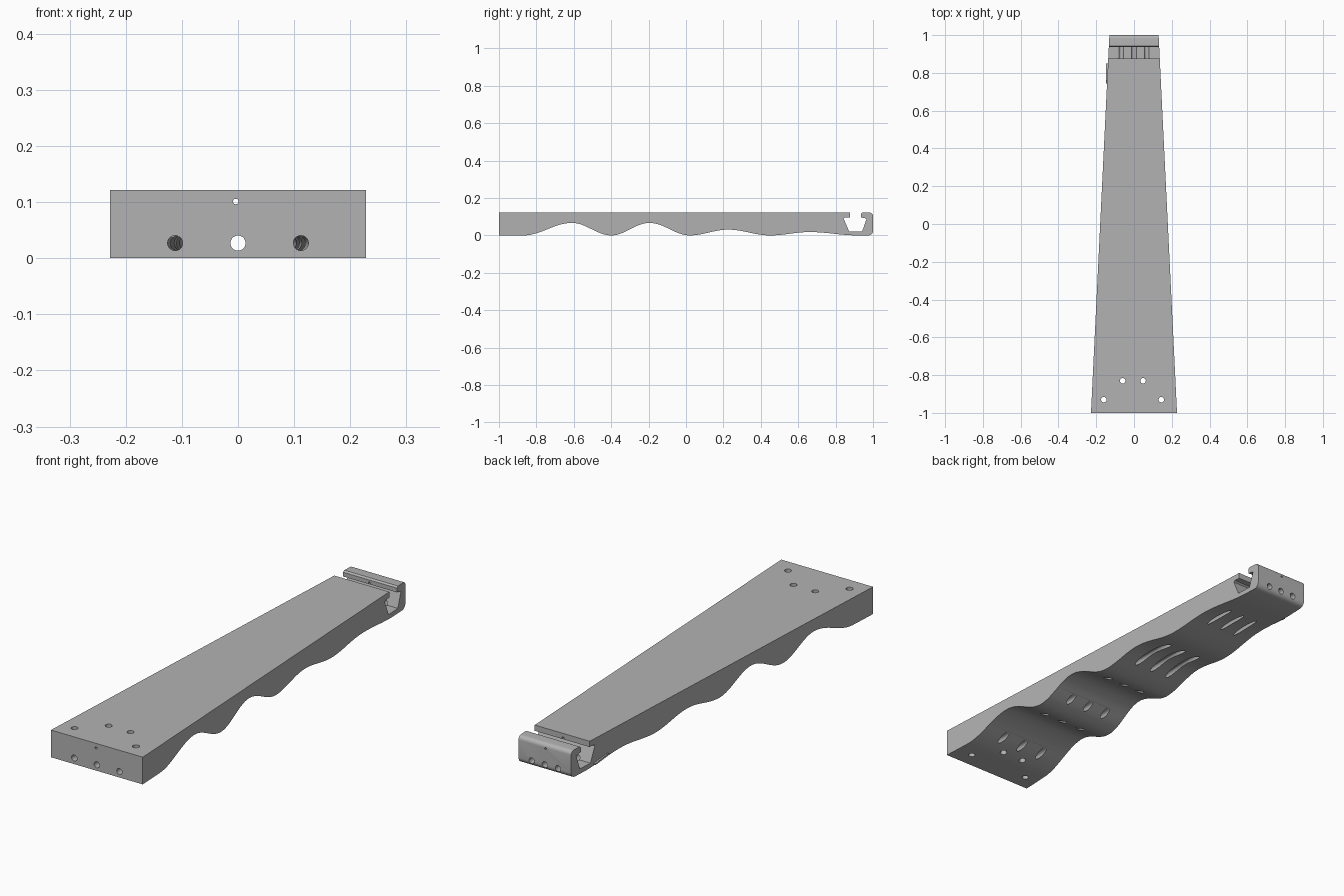
import bpy, bmesh, math
from mathutils import Vector

cube = bpy.data.objects.get("Cube")
if cube:
    bpy.data.objects.remove(cube, do_unlink=True)

grey = bpy.data.materials.new("mid grey")
grey.use_nodes = True
COLOUR = (0.45, 0.45, 0.45, 1)
grey.diffuse_color = COLOUR
grey.node_tree.nodes["Principled BSDF"].inputs["Base Color"].default_value = COLOUR

TOP = 0.122


def half_width(y):
    return 0.179 - 0.0487 * y


def make(name, bm):
    bmesh.ops.recalc_face_normals(bm, faces=bm.faces[:])
    mesh = bpy.data.meshes.new(name)
    bm.to_mesh(mesh)
    bm.free()
    ob = bpy.data.objects.new(name, mesh)
    bpy.context.collection.objects.link(ob)
    mesh.materials.append(grey)
    return ob


def arc(cy, cz, r, start, steps=6):
    """Quarter circle in the side profile."""
    return [(cy + r * math.cos(math.radians(start + 90 * i / steps)),
             cz + r * math.sin(math.radians(start + 90 * i / steps)))
            for i in range(steps + 1)]


# Wavy underside: each arch is (start, crest, end, height)
arches = [(-0.87, -0.61, -0.40, 0.067), (-0.40, -0.195, 0.02, 0.067),
          (0.02, 0.225, 0.45, 0.031), (0.45, 0.66, 0.92, 0.018)]
profile = [(-1, 0)]
STEPS = 14
for start, crest, end, height in arches:
    for i in range(2 * STEPS):
        if i < STEPS:
            y = start + (crest - start) * i / STEPS
        else:
            y = crest + (end - crest) * (i - STEPS) / STEPS
        z = height * (1 - math.cos(math.pi * i / STEPS)) / 2
        profile.append((y, z))
profile.append((0.92, 0))

# Rounded back end and dovetail slot
profile += arc(0.975, 0.025, 0.025, -90)
profile += arc(0.982, TOP - 0.018, 0.018, 0)
profile += [(0.943, TOP), (0.936, 0.115), (0.936, 0.096), (0.966, 0.09),
            (0.942, 0.022), (0.872, 0.022), (0.843, 0.09), (0.85, 0.096),
            (0.877, 0.096), (0.877, TOP), (-1, TOP)]

# Tapered body
bm = bmesh.new()
left, right = ([bm.verts.new((s * half_width(y), y, z)) for y, z in profile]
               for s in (-1, 1))
bm.faces.new(left)
bm.faces.new(right[::-1])
n = len(profile)
for i in range(n):
    j = (i + 1) % n
    bm.faces.new((left[i], right[i], right[j], left[j]))
body = make("tapered_body", bm)


def rod(bm, a, b, r, sides=20):
    """Closed cylinder between two points."""
    a, b = Vector(a), Vector(b)
    turn = (b - a).to_track_quat('Z', 'Y').to_matrix().to_4x4()
    turn.translation = (a + b) / 2
    bmesh.ops.create_cone(bm, cap_ends=True, segments=sides, radius1=r,
                          radius2=r, depth=(b - a).length, matrix=turn)


# Lengthwise bores, small upper bore and four vertical holes
bm = bmesh.new()
for s in (-1, 0, 1):
    rod(bm, (s * 0.1125, -1.02, 0.027), (s * 0.065, 1.02, 0.027), 0.0135)
rod(bm, (-0.004, -1.02, 0.101), (-0.004, 1.02, 0.101), 0.005, 12)
for x, y in ((-0.16, -0.93), (0.145, -0.93), (-0.06, -0.83), (0.048, -0.83)):
    rod(bm, (x, y, -0.05), (x, y, 0.2), 0.0145)
cutter = make("bore_cutter", bm)
cutter.hide_render = True

cut = body.modifiers.new("bores", 'BOOLEAN')
cut.operation = 'DIFFERENCE'
cut.solver = 'EXACT'
cut.object = cutter
bpy.ops.object.select_all(action='DESELECT')
body.select_set(True)
bpy.context.view_layer.objects.active = body
bpy.ops.object.modifier_apply(modifier=cut.name)
bpy.data.objects.remove(cutter, do_unlink=True)
bpy.ops.object.shade_smooth_by_angle(angle=math.radians(30))

# Thin sliver low on the right-hand flank
bm = bmesh.new()
outline = [(0.745, 0.018), (0.85, 0.008), (0.85, 0.014), (0.76, 0.026)]
inner = [bm.verts.new((-half_width(y) + 0.006, y, z)) for y, z in outline]
outer = [bm.verts.new((-0.147, y, z)) for y, z in outline]
bm.faces.new(inner)
bm.faces.new(outer[::-1])
for i in range(4):
    j = (i + 1) % 4
    bm.faces.new((inner[i], outer[i], outer[j], inner[j]))
make("side_sliver", bm)
